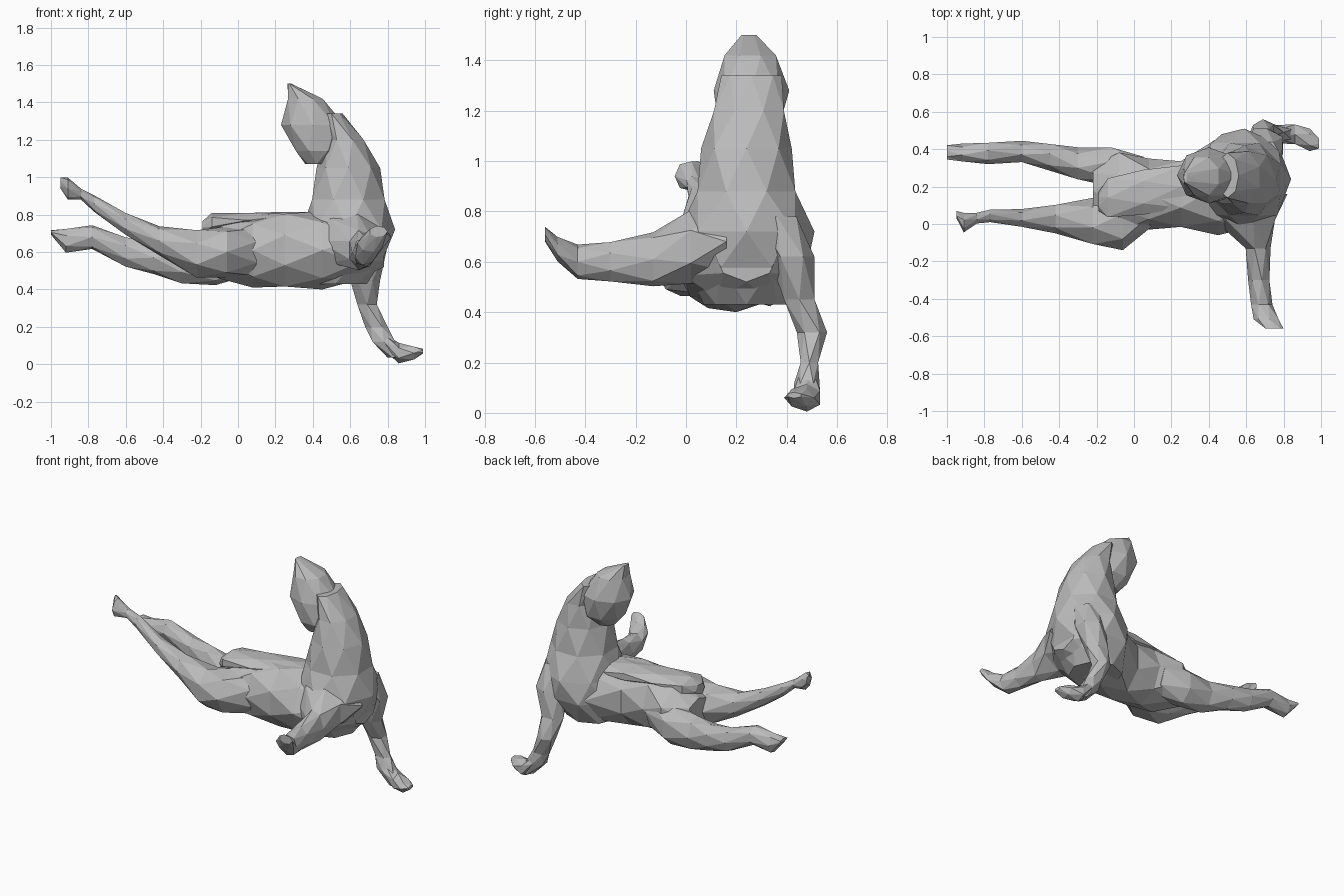
import bpy
import math
from mathutils import Vector

# Remove the default cube only
default_cube = bpy.data.objects.get("Cube")
if default_cube:
    bpy.data.objects.remove(default_cube, do_unlink=True)

# One plain stone colour for the whole figure
stone = bpy.data.materials.new("stone_grey")
stone.use_nodes = True
stone_colour = (0.5, 0.5, 0.5, 1.0)
stone.diffuse_color = stone_colour
shader = stone.node_tree.nodes["Principled BSDF"]
shader.inputs["Base Color"].default_value = stone_colour
shader.inputs["Roughness"].default_value = 0.9


def faceted_loft(name, rings, side_axis, up_axis, sides=7):
    """Skin a chain of oval rings with triangles.
    Each ring is (x, y, z, half size along side_axis, half size along up_axis).
    Every second ring is turned half a step, which gives chiselled facets."""
    side, up = Vector(side_axis).normalized(), Vector(up_axis).normalized()
    step = math.tau / sides
    verts, faces = [], []
    for index, (x, y, z, half_side, half_up) in enumerate(rings):
        centre = Vector((x, y, z))
        for corner in range(sides):
            angle = step * (corner + 0.5 * (index % 2))
            verts.append(centre + side * half_side * math.cos(angle)
                         + up * half_up * math.sin(angle))
    for index in range(len(rings) - 1):
        low, high = index * sides, (index + 1) * sides
        for corner in range(sides):
            after = (corner + 1) % sides
            a, b = low + corner, low + after
            c, d = high + corner, high + after
            if index % 2 == 0:
                faces += [(a, b, c), (b, d, c)]
            else:
                faces += [(a, d, c), (a, b, d)]
    last = (len(rings) - 1) * sides
    faces.append(tuple(reversed(range(sides))))
    faces.append(tuple(range(last, last + sides)))

    mesh = bpy.data.meshes.new(name)
    mesh.from_pydata(verts, [], faces)
    mesh.materials.append(stone)
    mesh.validate()
    part = bpy.data.objects.new(name, mesh)
    bpy.context.collection.objects.link(part)
    # Outward normals, flat shaded
    import bmesh
    bm = bmesh.new()
    bm.from_mesh(mesh)
    bmesh.ops.recalc_face_normals(bm, faces=bm.faces)
    for face in bm.faces:
        face.smooth = False
    bm.to_mesh(mesh)
    bm.free()
    return part


X_AXIS, Y_AXIS, Z_AXIS = (1, 0, 0), (0, 1, 0), (0, 0, 1)

# Reclining waist and hips, running along x
faceted_loft("hips_and_waist", [
    (-.22, .18, .6, .13, .1),
    (-.08, .17, .61, .23, .17),
    (.08, .16, .61, .19, .2),
    (.25, .16, .61, .19, .21),
    (.45, .2, .61, .26, .21),
    (.65, .23, .61, .26, .17),
    (.78, .24, .64, .13, .12),
], Y_AXIS, Z_AXIS, sides=8)

# Upright chest, shoulders and neck
faceted_loft("chest_and_neck", [
    (.52, .24, .43, .17, .17),
    (.56, .24, .58, .24, .26),
    (.59, .24, .72, .25, .27),
    (.59, .24, .88, .21, .21),
    (.59, .24, 1.05, .17, .18),
    (.57, .25, 1.2, .11, .15),
    (.5, .26, 1.34, .06, .12),
], X_AXIS, Y_AXIS, sides=8)

# Head with a pointed crown tilted backwards
faceted_loft("head", [
    (.42, .24, 1.07, .06, .07),
    (.43, .25, 1.14, .13, .13),
    (.4, .26, 1.28, .17, .15),
    (.36, .255, 1.42, .1, .11),
    (.275, .25, 1.5, .01, .03),
], X_AXIS, Y_AXIS, sides=8)

# Arm reaching to the front, with a raised hand
faceted_loft("front_arm", [
    (.58, .16, .68, .24, .15),
    (.6, .02, .66, .17, .15),
    (.66, -.13, .61, .07, .11),
    (.67, -.3, .6, .06, .08),
    (.68, -.43, .6, .06, .07),
    (.71, -.51, .65, .07, .05),
    (.75, -.56, .71, .05, .03),
], X_AXIS, Z_AXIS)

# Supporting arm behind, ending in a planted hand
faceted_loft("supporting_arm", [
    (.7, .36, .78, .09, .09),
    (.71, .42, .62, .1, .09),
    (.68, .45, .45, .08, .07),
    (.69, .5, .32, .06, .06),
    (.74, .49, .2, .06, .04),
    (.78, .48, .12, .07, .05),
    (.85, .48, .035, .05, .045),
], X_AXIS, Y_AXIS, sides=6)
faceted_loft("supporting_hand", [
    (.78, .48, .12, .05, .05),
    (.86, .48, .06, .06, .055),
    (.94, .45, .06, .06, .04),
    (.99, .43, .07, .03, .012),
], Y_AXIS, Z_AXIS, sides=6)

# Raised leg on the front side
faceted_loft("raised_leg", [
    (.1, .08, .6, .1, .13),
    (-.06, .02, .6, .16, .14),
    (-.22, .01, .59, .13, .13),
    (-.42, .03, .66, .08, .08),
    (-.6, .03, .75, .05, .06),
    (-.77, .045, .86, .035, .045),
    (-.84, .03, .91, .03, .03),
    (-.91, .01, .94, .055, .06),
    (-.95, .05, .97, .02, .03),
], Y_AXIS, Z_AXIS)

# Lower leg on the back side
faceted_loft("lower_leg", [
    (.05, .26, .6, .1, .13),
    (-.12, .31, .55, .11, .13),
    (-.3, .32, .54, .09, .11),
    (-.45, .36, .57, .075, .09),
    (-.6, .385, .6, .06, .08),
    (-.78, .38, .68, .06, .065),
    (-.92, .38, .66, .05, .065),
    (-1.0, .385, .705, .04, .012),
], Y_AXIS, Z_AXIS)

# Folded cloth ridge along the top of the hip
faceted_loft("hip_ridge", [
    (-.19, .12, .73, .05, .04),
    (-.14, .14, .76, .12, .05),
    (.05, .17, .77, .12, .045),
    (.25, .2, .77, .13, .045),
    (.42, .22, .77, .12, .05),
], Y_AXIS, Z_AXIS, sides=6)
